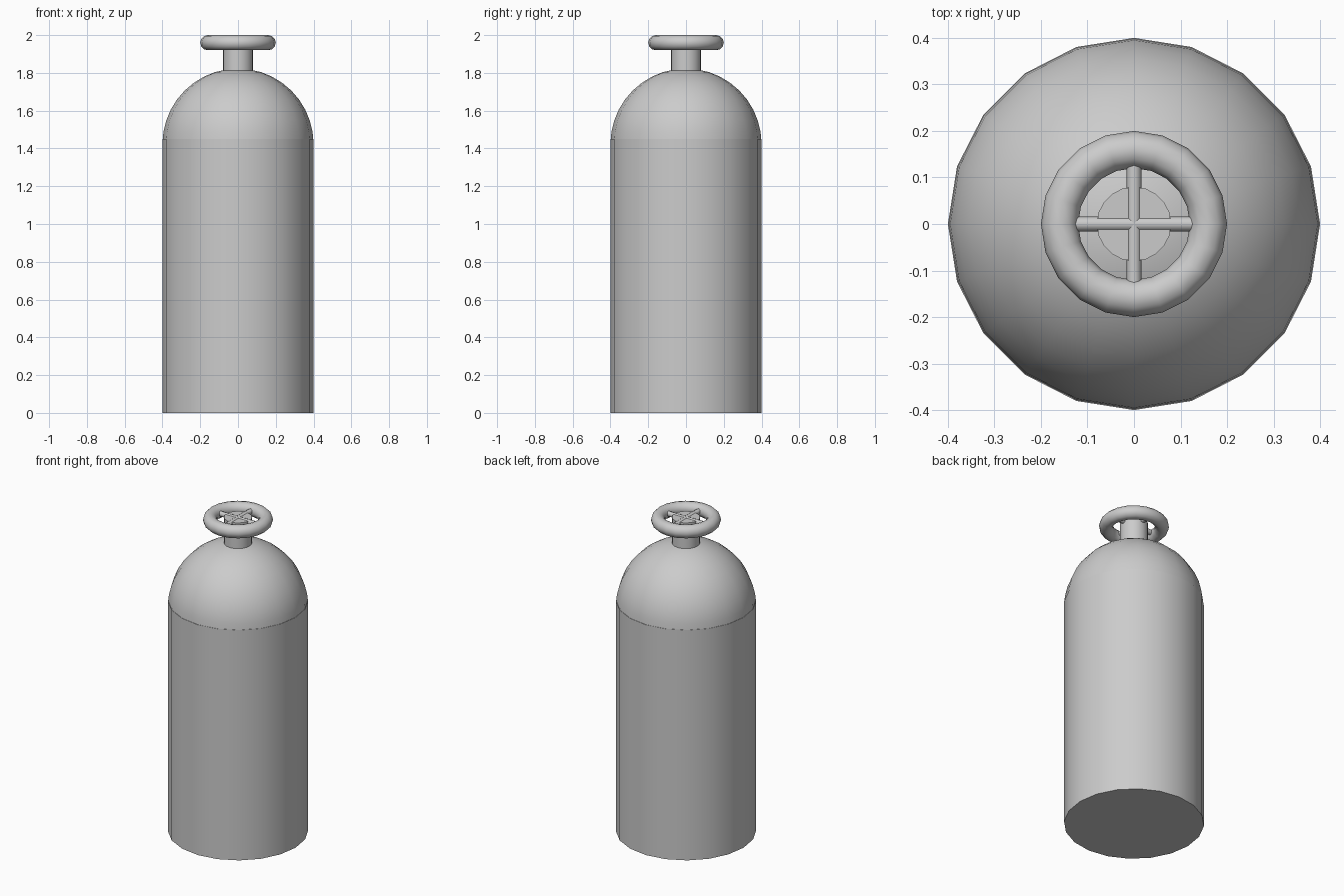
import bpy
from math import radians, sin, cos, pi

if "Cube" in bpy.data.objects:
    bpy.data.objects.remove(bpy.data.objects["Cube"])

SIDES = 20


def smooth(obj, name, angle=40):
    obj.name = name
    bpy.ops.object.shade_smooth_by_angle(angle=radians(angle))
    return obj


def cylinder(name, r, length, loc, sides=SIDES, rot=(0, 0, 0)):
    bpy.ops.mesh.primitive_cylinder_add(vertices=sides, radius=r, depth=length,
                                        location=loc, rotation=rot)
    return smooth(bpy.context.object, name, 50)


def dome(name, r, z_centre, z_start, rings=10):
    """Upper part of a sphere, as rings around z closed by a pole."""
    verts, faces = [], []
    for i in range(rings):
        a = pi / 2 * i / rings
        z = max(z_start, z_centre + r * sin(a))
        for j in range(SIDES):
            t = 2 * pi * j / SIDES
            verts.append((r * cos(a) * cos(t), r * cos(a) * sin(t), z if i else z_centre))
    verts.append((0, 0, z_centre + r))
    for j in range(SIDES):
        k = (j + 1) % SIDES
        for i in range(rings - 1):
            a, b = i * SIDES, (i + 1) * SIDES
            faces.append((a + j, a + k, b + k, b + j))
        last = (rings - 1) * SIDES
        faces.append((last + j, last + k, len(verts) - 1))
    mesh = bpy.data.meshes.new(name)
    mesh.from_pydata(verts, [], faces)
    obj = bpy.data.objects.new(name, mesh)
    bpy.context.collection.objects.link(obj)
    bpy.ops.object.select_all(action='DESELECT')
    obj.select_set(True)
    bpy.context.view_layer.objects.active = obj
    return smooth(obj, name)


# Tank body and rounded shoulder
cylinder("tank_body", 0.4, 1.45, (0, 0, 0.725))
dome("tank_dome", 0.4, 1.423, 1.423)

# Valve stem
cylinder("valve_stem", 0.08, 0.196, (0, 0, 1.878))

# Hand wheel rim
bpy.ops.mesh.primitive_torus_add(major_segments=SIDES, minor_segments=12,
                                 major_radius=0.16, minor_radius=0.04,
                                 location=(0, 0, 1.96))
smooth(bpy.context.object, "wheel_rim")

# Crossed wheel spokes
for name, rot in (("spoke_x", (0, pi / 2, 0)), ("spoke_y", (pi / 2, 0, 0))):
    cylinder(name, 0.016, 0.31, (0, 0, 1.965), 8, rot)
